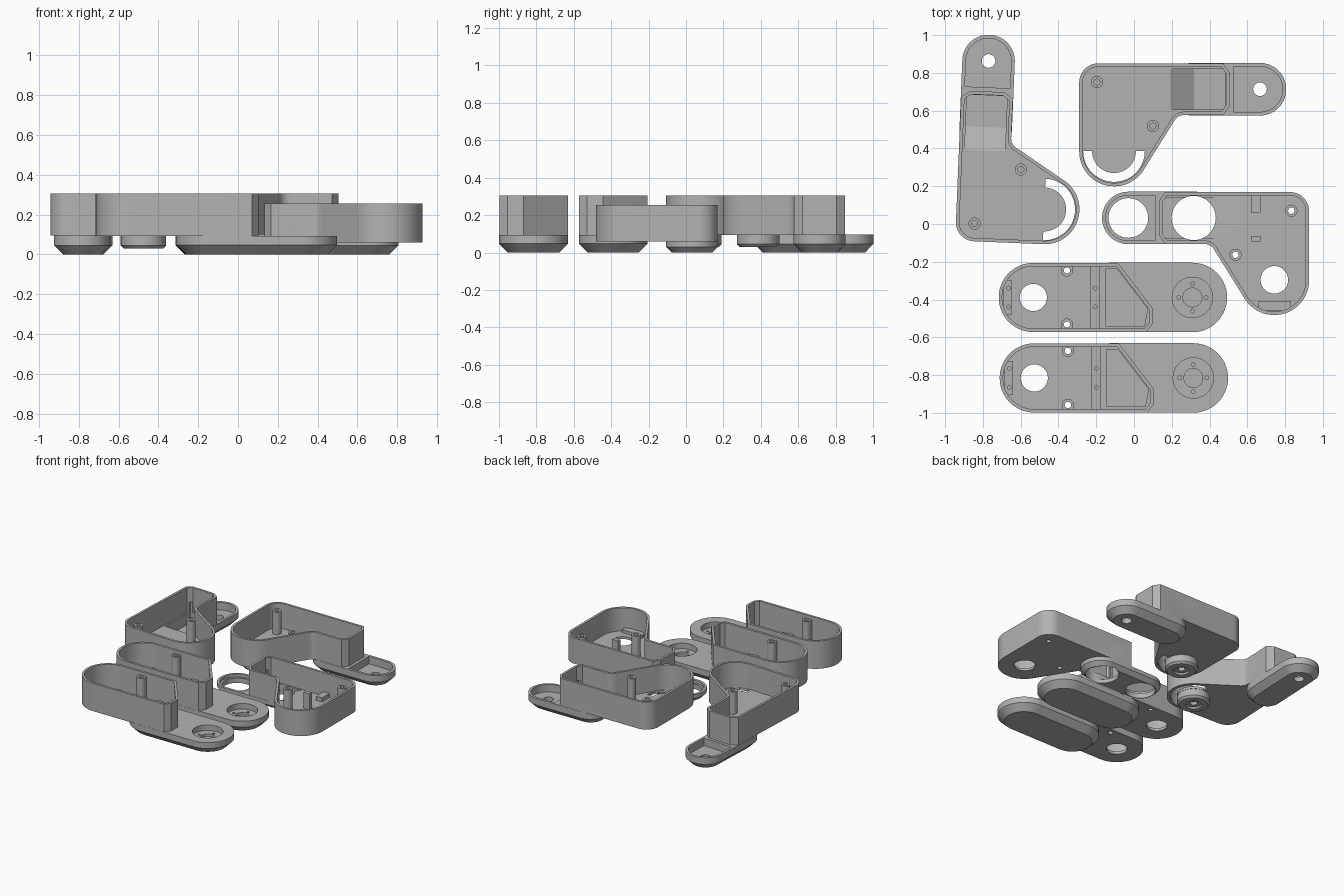
import bpy, bmesh, math
from mathutils import Matrix, Vector

if "Cube" in bpy.data.objects:
    bpy.data.objects.remove(bpy.data.objects["Cube"])

grey = bpy.data.materials.new("plain grey")
grey.diffuse_color = (0.45, 0.45, 0.45, 1)
grey.use_nodes = True
grey.node_tree.nodes["Principled BSDF"].inputs["Base Color"].default_value = grey.diffuse_color


# ---------- outline helpers ----------
def rounded(corners, n=14):
    """Polygon from (x, y, radius) corners with filleted corners."""
    out, m = [], len(corners)
    for i, c in enumerate(corners):
        p = Vector(c[:2])
        r = c[2] if len(c) > 2 else 0
        if not r:
            out.append(tuple(p))
            continue
        a = (Vector(corners[i - 1][:2]) - p).normalized()
        b = (Vector(corners[(i + 1) % m][:2]) - p).normalized()
        half = a.angle(b) / 2
        mid = p + (a + b).normalized() * r / math.sin(half)
        s, e = p + a * r / math.tan(half) - mid, p + b * r / math.tan(half) - mid
        a0 = math.atan2(s.y, s.x)
        d = (math.atan2(e.y, e.x) - a0 + math.pi) % (2 * math.pi) - math.pi
        out += [(mid.x + r * math.cos(a0 + d * k / n), mid.y + r * math.sin(a0 + d * k / n))
                for k in range(n + 1)]
    return out


def inset(pts, t):
    """Counter-clockwise polygon moved inward by t."""
    out, m = [], len(pts)
    for i in range(m):
        p = Vector(pts[i])
        a = (p - Vector(pts[i - 1])).normalized()
        b = (Vector(pts[(i + 1) % m]) - p).normalized()
        na, nb = Vector((-a.y, a.x)), Vector((-b.y, b.x))
        q = p + (na + nb) * t / (1 + na.dot(nb))
        out.append((q.x, q.y))
    return out


def stadium(x0, x1, r, n=28):
    arc = [math.pi * k / n for k in range(n + 1)]
    return ([(x1 + r * math.sin(a), -r * math.cos(a)) for a in arc]
            + [(x0 - r * math.sin(a), r * math.cos(a)) for a in arc])


def circle(x, y, r, n=40):
    return [(x + r * math.cos(2 * math.pi * k / n), y + r * math.sin(2 * math.pi * k / n))
            for k in range(n)]


def rect(x0, x1, y0, y1):
    return [(x0, y0), (x1, y0), (x1, y1), (x0, y1)]


# ---------- solid helpers ----------
def loft(name, rings):
    """Closed solid through rings of (outline, z)."""
    bm = bmesh.new()
    loops = [[bm.verts.new((x, y, z)) for x, y in pts] for pts, z in rings]
    bm.faces.new(loops[0][::-1])
    bm.faces.new(loops[-1])
    for lo, hi in zip(loops, loops[1:]):
        for i in range(len(lo)):
            j = (i + 1) % len(lo)
            bm.faces.new((lo[i], lo[j], hi[j], hi[i]))
    bmesh.ops.recalc_face_normals(bm, faces=bm.faces)
    me = bpy.data.meshes.new(name)
    bm.to_mesh(me)
    bm.free()
    me.materials.append(grey)
    ob = bpy.data.objects.new(name, me)
    bpy.context.collection.objects.link(ob)
    return ob


def prism(pts, z0, z1):
    return loft("helper", [(pts, z0), (pts, z1)])


def combine(ob, other, op):
    mod = ob.modifiers.new("bool", 'BOOLEAN')
    mod.operation, mod.object, mod.solver = op, other, 'EXACT'
    bpy.context.view_layer.objects.active = ob
    bpy.ops.object.modifier_apply(modifier=mod.name)
    bpy.data.objects.remove(other)


def add(ob, pts, z0, z1):
    combine(ob, prism(pts, z0, z1), 'UNION')


def cut(ob, pts, z0, z1):
    combine(ob, prism(pts, z0, z1), 'DIFFERENCE')


def cut_ramp(ob, profile, half):
    """Cut a trough whose side profile is given in x and z."""
    c = prism(profile, -half, half)
    c.data.transform(Matrix.Rotation(math.pi / 2, 4, 'X'))
    combine(ob, c, 'DIFFERENCE')


def plate(name, x0, x1, r, top, flat):
    """Rounded plate with a chamfered underside."""
    return loft(name, [(stadium(x0, x1, r - flat), 0), (stadium(x0, x1, r), flat),
                       (stadium(x0, x1, r), top)])


def finish(ob, m):
    ob.data.transform(m)
    if m.determinant() < 0:
        ob.data.flip_normals()
    bpy.ops.object.select_all(action='DESELECT')
    ob.select_set(True)
    bpy.context.view_layer.objects.active = ob
    bpy.ops.object.shade_smooth_by_angle(angle=math.radians(25))


# ---------- angled brackets: wide body, narrow arm ending at the origin ----------
BODY = rounded([(-.957, .137, .1), (-.957, -.514, .184), (-.67, -.514, .184), (-.435, -.137, .06),
                (-.195, -.137), (-.162, -.09), (-.162, .09), (-.195, .137)])
HUB = (-.773, -.3275)
POSTS = [(-.863, .038), (-.567, -.195)]


def bracket(name, low, top, arm_top, flat, trough):
    ob = plate(name, -.36, 0, .139, arm_top, flat)
    add(ob, BODY, low, top)
    cut(ob, inset(BODY, .018), low + .018, top + .1)
    cut_ramp(ob, [(-.48, low + .022), (-.35, trough), (-.182, trough),
                  (-.182, low + .1), (-.48, low + .1)], .107)
    # tray in the arm tip
    end = [p for p in stadium(-.14, 0, .12) if p[0] >= -.1401]
    cut(ob, end, trough + .008, low + .06)
    # screw posts
    for x, y in POSTS:
        add(ob, circle(x, y, .032, 24), low + .01, top - .02)
    return ob


def swivel_bracket(name, m):
    ob = bracket(name, .095, .305, .0955, .045, .03)
    for x, y in POSTS:
        cut(ob, circle(x, y, .016, 20), .2, .4)
    cut(ob, circle(0, 0, .036), -.1, .2)
    # half-ring slot around the hub
    arc = [math.pi + math.pi * k / 30 for k in range(31)]
    slot = ([(HUB[0] + .163 * math.cos(a), HUB[1] + .163 * math.sin(a)) for a in arc]
            + [(HUB[0] + .116 * math.cos(a), HUB[1] + .116 * math.sin(a)) for a in arc[::-1]])
    cut(ob, slot, .05, .2)
    # round hub below the body
    hub = loft("hub", [(circle(*HUB, .1), .03), (circle(*HUB, .114), .045), (circle(*HUB, .114), .105)])
    combine(ob, hub, 'UNION')
    cut(ob, circle(*HUB, .055), 0, .045)
    cut(ob, circle(*HUB, .025, 24), 0, .07)
    finish(ob, m)


swivel_bracket("back_swivel_bracket", Matrix.Translation((.667, .7135, 0)))
swivel_bracket("left_swivel_bracket",
               Matrix.Translation((-.77, .863, 0)) @ Matrix.Rotation(math.radians(87.6), 4, 'Z'))

# mirrored bracket with large open bores
ob = bracket("ring_bracket", .0595, .255, .06, .03, .03)
for x, y, r in [(0, 0, .105), (-.346, 0, .117), (*HUB, .073)] + [(*p, .017) for p in POSTS]:
    cut(ob, circle(x, y, r), -.1, .4)
# small clips and ledges inside the body
add(ob, rect(-.70, -.65, -.125, -.095), .07, .2)
add(ob, rect(-.70, -.65, .03, .127), .07, .11)
add(ob, rect(-.86, -.69, -.49, -.44), .07, .1)
finish(ob, Matrix.Translation((-.03, .032, 0)) @ Matrix.Scale(-1, 4, (1, 0, 0)))

# ---------- two straight links ----------
LINK = rounded([(-.716, .183, .182), (-.716, -.183, .182), (.065, -.183), (.097, -.14),
                (.097, -.055), (-.085, .183)], 24)


def link(name, x, y):
    ob = plate(name, -.13, .309, .184, .0925, .047)
    add(ob, LINK, .092, .305)
    cut(ob, inset(LINK, .018), .113, .4)
    # sunken floor next to the slanted wall
    cut(ob, [(-.15, -.15), (.055, -.15), (.072, -.06), (-.09, .15), (-.15, .15)], .03, .2)
    # shoulder strap and end ledge
    add(ob, rect(-.23, -.18, -.17, .17), .1, .125)
    add(ob, rect(-.69, -.645, -.09, .09), .1, .13)
    for sx in (-.205, -.665):
        for sy in (-.05, .05):
            cut(ob, circle(sx, sy, .01, 12), .11, .2)
    # screw posts
    for sy in (-.143, .143):
        add(ob, rect(-.385, -.325, min(sy, sy * 1.2), max(sy, sy * 1.2)), .1, .28)
        add(ob, circle(-.355, sy, .032, 24), .1, .28)
        cut(ob, circle(-.355, sy, .017, 20), 0, .4)
    # motor bore and output socket
    cut(ob, circle(-.533, 0, .072), 0, .4)
    cut(ob, circle(.309, 0, .107), .05, .2)
    cut(ob, circle(.309, 0, .05), .03, .2)
    for k in range(4):
        a = k * math.pi / 2
        cut(ob, circle(.309 + .072 * math.cos(a), .072 * math.sin(a), .01, 12), .03, .1)
    finish(ob, Matrix.Translation((x, y, 0)))


link("rear_link", 0, -.389)
link("front_link", .005, -.815)
